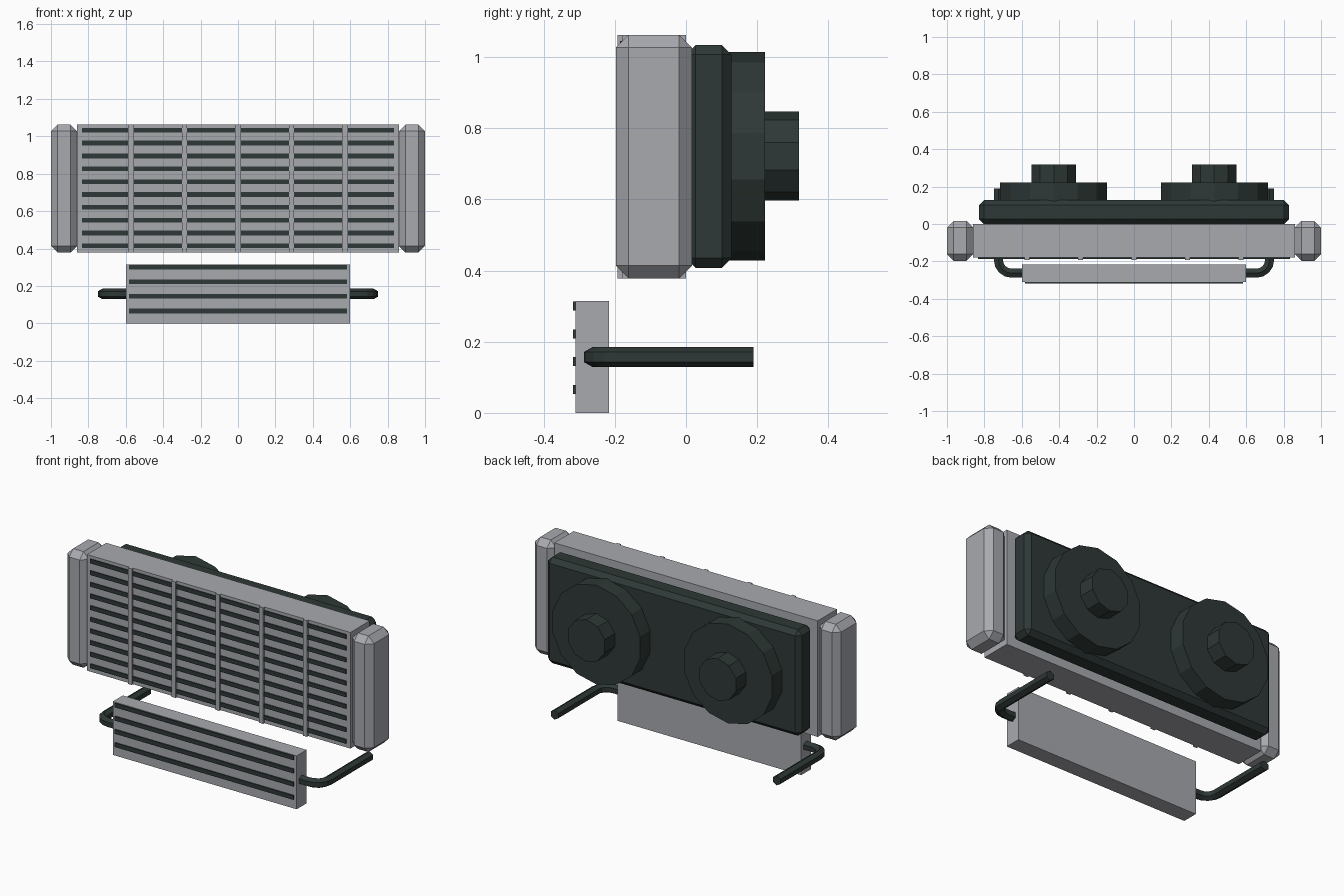
import bpy, bmesh, math
from mathutils import Vector

if "Cube" in bpy.data.objects:
    bpy.data.objects.remove(bpy.data.objects["Cube"])


def material(name, rgb):
    m = bpy.data.materials.new(name)
    m.diffuse_color = (*rgb, 1)
    m.use_nodes = True
    m.node_tree.nodes["Principled BSDF"].inputs["Base Color"].default_value = m.diffuse_color
    return m


GREY = material("aluminium_grey", (0.39, 0.40, 0.43))
DARK = material("dark_green_black", (0.027, 0.040, 0.037))


def finish(name, bm, mat):
    bmesh.ops.recalc_face_normals(bm, faces=bm.faces)
    me = bpy.data.meshes.new(name)
    bm.to_mesh(me)
    bm.free()
    me.materials.append(mat)
    ob = bpy.data.objects.new(name, me)
    bpy.context.collection.objects.link(ob)
    return ob


def add_box(bm, x, y, z):
    """Box from (min, max) ranges on each axis."""
    verts = bmesh.ops.create_cube(bm, size=1)["verts"]
    for v in verts:
        v.co = [r[0] + (c + 0.5) * (r[1] - r[0]) for c, r in zip(v.co, (x, y, z))]


def boxes(name, mat, ranges, bevel=0):
    bm = bmesh.new()
    for r in ranges:
        add_box(bm, *r)
    if bevel:
        bmesh.ops.bevel(bm, geom=bm.edges[:], offset=bevel, segments=1,
                        profile=0.5, affect='EDGES')
    return finish(name, bm, mat)


def cylinder(name, mat, sides, radius, x, y0, y1, z):
    bpy.ops.mesh.primitive_cylinder_add(
        vertices=sides, radius=radius, depth=y1 - y0,
        location=(x, (y0 + y1) / 2, z), rotation=(math.pi / 2, 0, 0))
    ob = bpy.context.object
    ob.name = name
    ob.data.materials.append(mat)


def pipe(name, mat, path, radius, sides=6):
    """Sweep a polygon along a path lying in a horizontal plane."""
    bm = bmesh.new()
    rings = []
    for i, p in enumerate(path):
        t = (path[min(i + 1, len(path) - 1)] - path[max(i - 1, 0)]).normalized()
        side = Vector((t.y, -t.x, 0))
        ring = []
        for k in range(sides):
            a = 2 * math.pi * k / sides
            ring.append(bm.verts.new(p + radius * (side * math.sin(a) + Vector((0, 0, math.cos(a))))))
        rings.append(ring)
    for a, b in zip(rings, rings[1:]):
        for k in range(sides):
            n = (k + 1) % sides
            bm.faces.new((a[k], a[n], b[n], b[k]))
    bm.faces.new(rings[0])
    bm.faces.new(rings[-1])
    return finish(name, bm, mat)


# radiator core with dark fin slots and vertical ribs
Z0, Z1 = 0.378, 1.063
boxes("radiator_core", GREY, [((-0.86, 0.86), (-0.18, 0.0), (Z0, Z1))])
slots = []
for i in range(10):
    z = 0.414 + i * 0.0687
    slots.append(((-0.835, 0.835), (-0.186, -0.175), (z - 0.0125, z + 0.0125)))
boxes("radiator_slots", DARK, slots)
boxes("radiator_ribs", GREY,
      [((x - 0.013, x + 0.013), (-0.192, -0.17), (Z0, Z1))
       for x in (i * 0.286 for i in range(-2, 3))])

# chamfered end tanks
for side, s in (("left", -1), ("right", 1)):
    xr = sorted((s * 0.86, s * 1.0))
    boxes(side + "_end_tank", GREY, [(xr, (-0.197, 0.017), (Z0, Z1))], bevel=0.036)

# rear shroud, fans and motors
boxes("fan_shroud", DARK, [((-0.829, 0.829), (0.0, 0.128), (0.408, 1.034))], bevel=0.027)
for side, s in (("left", -1), ("right", 1)):
    cylinder(side + "_fan_housing", DARK, 14, 0.293, s * 0.43, 0.10, 0.222, 0.721)
    cylinder(side + "_fan_motor", DARK, 10, 0.125, s * 0.428, 0.20, 0.317, 0.722)

# lower oil cooler with dark stripes
boxes("oil_cooler", GREY, [((-0.6, 0.6), (-0.31, -0.217), (0.0, 0.315))])
boxes("oil_cooler_slots", DARK,
      [((-0.583, 0.583), (-0.317, -0.305), (z - 0.0125, z + 0.0125))
       for z in (0.066, 0.144, 0.222, 0.30)])

# bent hoses from the cooler to the rear
for side, s in (("left", -1), ("right", 1)):
    r, cx, cy = 0.07, 0.655, -0.193
    pts = [(0.585, cy - r)]
    pts += [(cx + r * math.sin(a), cy - r * math.cos(a))
            for a in (math.pi / 2 * i / 4 for i in range(5))]
    pts.append((cx + r, 0.19))
    pipe(side + "_hose", DARK, [Vector((s * x, y, 0.157)) for x, y in pts], 0.028)
